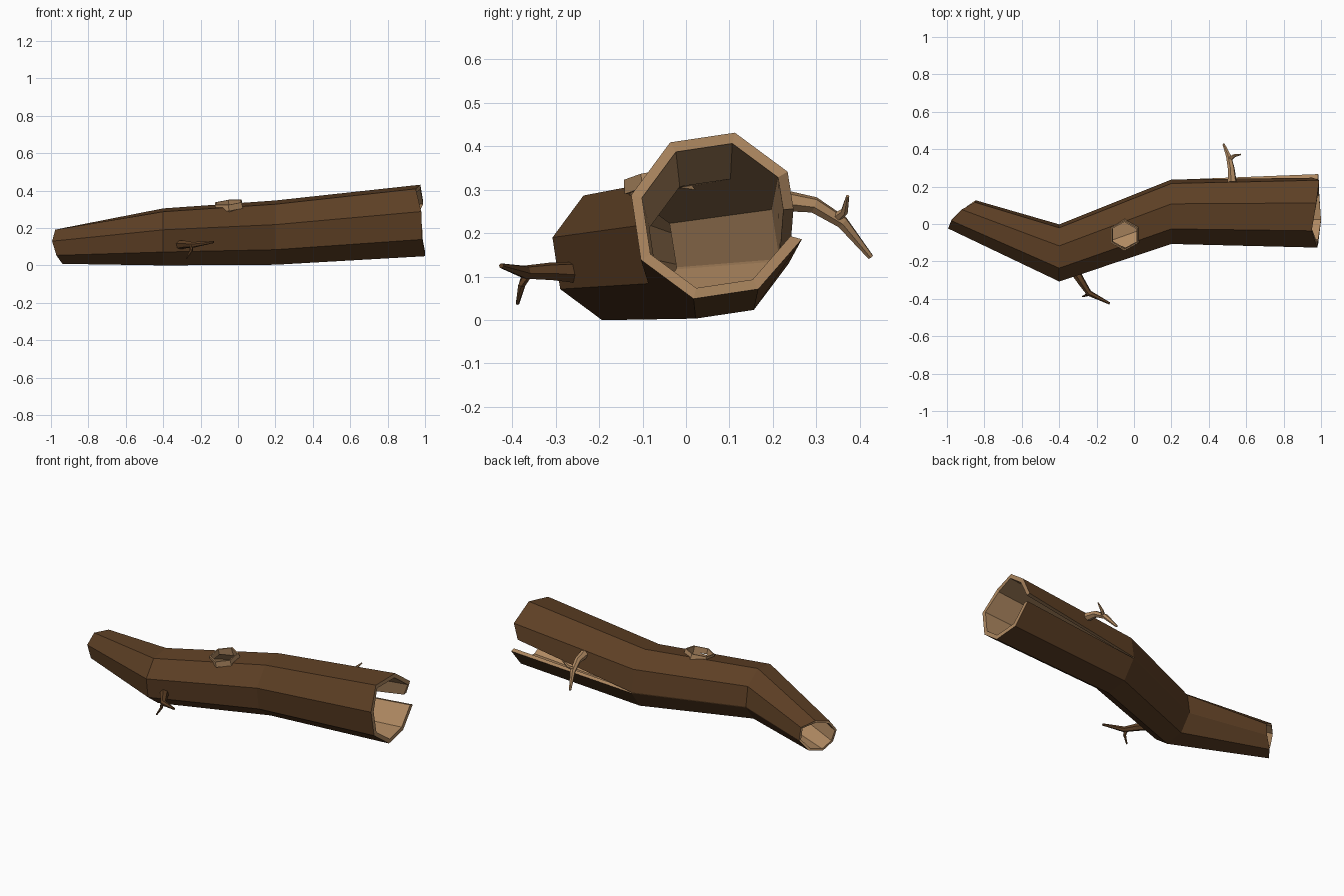
import bpy, bmesh, math
from mathutils import Vector

if "Cube" in bpy.data.objects:
    bpy.data.objects.remove(bpy.data.objects["Cube"])


def material(name, rgb):
    m = bpy.data.materials.new(name)
    m.diffuse_color = (*rgb, 1)
    m.use_nodes = True
    m.node_tree.nodes["Principled BSDF"].inputs["Base Color"].default_value = m.diffuse_color
    return m


BARK = material("bark", (0.11, 0.05, 0.018))
WOOD = material("wood", (0.43, 0.25, 0.12))


def finish(name, bm, mats):
    bmesh.ops.recalc_face_normals(bm, faces=bm.faces)
    me = bpy.data.meshes.new(name)
    bm.to_mesh(me)
    bm.free()
    for m in mats:
        me.materials.append(m)
    ob = bpy.data.objects.new(name, me)
    bpy.context.collection.objects.link(ob)
    return ob


# Hollow log: eight-sided shell, one corner doubled so it can split open
ANGLES = [31, 76, 121, 166, 211, 256, 301, 345, 347]
N = len(ANGLES)
RINGS = [  # centre, radius, sideways direction, splinter direction
    ((-0.93, 0.055, 0.105), 0.10, (0.37, 0.93, 0), (-0.93, 0.37, 0)),
    ((-0.40, -0.155, 0.152), 0.157, (0, 1, 0), (0, 0, 0)),
    ((0.20, 0.065, 0.175), 0.177, (0, 1, 0), (0, 0, 0)),
    ((0.97, 0.065, 0.24), 0.197, (0, 1, 0), (1, 0, 0)),
]
LEFT_JAG = [-0.05, 0, 0.03, 0.03, 0.01, 0, -0.02, -0.05, -0.05]
RIGHT_JAG = [0.02, 0.005, -0.02, 0.01, 0.015, 0.03, 0.02, 0.015, -0.015]


def log_ring(bm, i, scale):
    c, r, side, out = RINGS[i]
    verts = []
    for k, a in enumerate(ANGLES):
        rad, jag = r * scale, 0
        if i == 0:
            jag = LEFT_JAG[k]
        if i == 3:
            jag = RIGHT_JAG[k]
            if k == 7:
                rad *= 1.06
            if k == 8:
                a, rad = 365, rad * 0.93
        t = math.radians(a)
        p = Vector(c) + Vector(side) * rad * math.cos(t)
        p += Vector((0, 0, rad * math.sin(t))) + Vector(out) * jag
        verts.append(bm.verts.new(p))
    return verts


bm = bmesh.new()
outer = [log_ring(bm, i, 1.0) for i in range(4)]
inner = [log_ring(bm, i, 0.87) for i in range(4)]
for i in range(3):
    for k in range(N):
        if i == 2 and k == 7:
            continue  # open crack
        j = (k + 1) % N
        bm.faces.new((outer[i][k], outer[i][j], outer[i + 1][j], outer[i + 1][k]))
        bm.faces.new((inner[i][k], inner[i + 1][k], inner[i + 1][j], inner[i][j])).material_index = 1
rims = [(e, k, e, (k + 1) % N) for e in (0, 3) for k in range(N) if (e, k) != (3, 7)]
rims += [(2, 7, 3, 7), (2, 8, 3, 8), (2, 7, 2, 8)]  # crack walls
for a, k, b, j in rims:
    bm.faces.new((outer[a][k], outer[b][j], inner[b][j], inner[a][k])).material_index = 1
log = finish("hollow_log", bm, [BARK, WOOD])

# Knot hole through the top wall
CENTRE = Vector((-0.05, -0.06, 0.324))
NORMAL = Vector((-0.1, -0.17, 0.98)).normalized()
ROT = NORMAL.to_track_quat('Z', 'Y')


def hex_ring(bm, r, h):
    pts = [Vector((r * math.cos(k * math.pi / 3), r * math.sin(k * math.pi / 3), h)) for k in range(6)]
    return [bm.verts.new(CENTRE + ROT @ p) for p in pts]


def bridge(bm, a, b):
    n = len(a)
    for k in range(n):
        bm.faces.new((a[k], a[(k + 1) % n], b[(k + 1) % n], b[k]))


bm = bmesh.new()
low, high = hex_ring(bm, 0.076, -0.09), hex_ring(bm, 0.076, 0.06)
bridge(bm, low, high)
bm.faces.new(low)
bm.faces.new(high)
for f in bm.faces:
    f.material_index = 1
cutter = finish("knot_cutter", bm, [BARK, WOOD])
cutter.hide_render = True
mod = log.modifiers.new("knot_hole", 'BOOLEAN')
mod.operation, mod.solver, mod.object = 'DIFFERENCE', 'EXACT', cutter
bpy.context.view_layer.objects.active = log
bpy.ops.object.modifier_apply(modifier=mod.name)
bpy.data.objects.remove(cutter)

# Low collar around the knot hole
bm = bmesh.new()
loops = [hex_ring(bm, r, h) for r, h in ((0.086, -0.02), (0.082, 0.013), (0.074, 0.013), (0.074, -0.02))]
for k in range(4):
    bridge(bm, loops[k], loops[(k + 1) % 4])
finish("knot_collar", bm, [WOOD])


# Branches: tapered six-sided tubes with a small side twig
def tube(bm, path):
    pts = [Vector(p[:3]) for p in path]
    rings = []
    for i, p in enumerate(pts):
        d = pts[min(i + 1, len(pts) - 1)] - pts[max(i - 1, 0)]
        u = d.cross(Vector((0.3, 0, 1))).normalized()
        v = d.cross(u).normalized()
        rings.append([bm.verts.new(p + path[i][3] * (u * math.cos(k * math.pi / 3) + v * math.sin(k * math.pi / 3)))
                      for k in range(6)])
    for a, b in zip(rings, rings[1:]):
        bridge(bm, a, b)
    bm.faces.new(rings[0])
    bm.faces.new(rings[-1])


def branch(name, mat, stem, twig):
    bm = bmesh.new()
    tube(bm, stem)
    tube(bm, twig)
    finish(name, bm, [mat])


branch("back_branch", WOOD,
       [(0.525, 0.225, 0.275, 0.025), (0.52, 0.295, 0.265, 0.019),
        (0.507, 0.36, 0.225, 0.015), (0.48, 0.425, 0.145, 0.007)],
       [(0.51, 0.345, 0.235, 0.012), (0.535, 0.365, 0.25, 0.009), (0.57, 0.372, 0.285, 0.004)])
branch("front_branch", BARK,
       [(-0.31, -0.262, 0.11, 0.025), (-0.28, -0.31, 0.112, 0.021),
        (-0.24, -0.37, 0.11, 0.016), (-0.13, -0.425, 0.125, 0.006)],
       [(-0.25, -0.365, 0.108, 0.012), (-0.25, -0.378, 0.08, 0.009), (-0.275, -0.388, 0.037, 0.004)])
